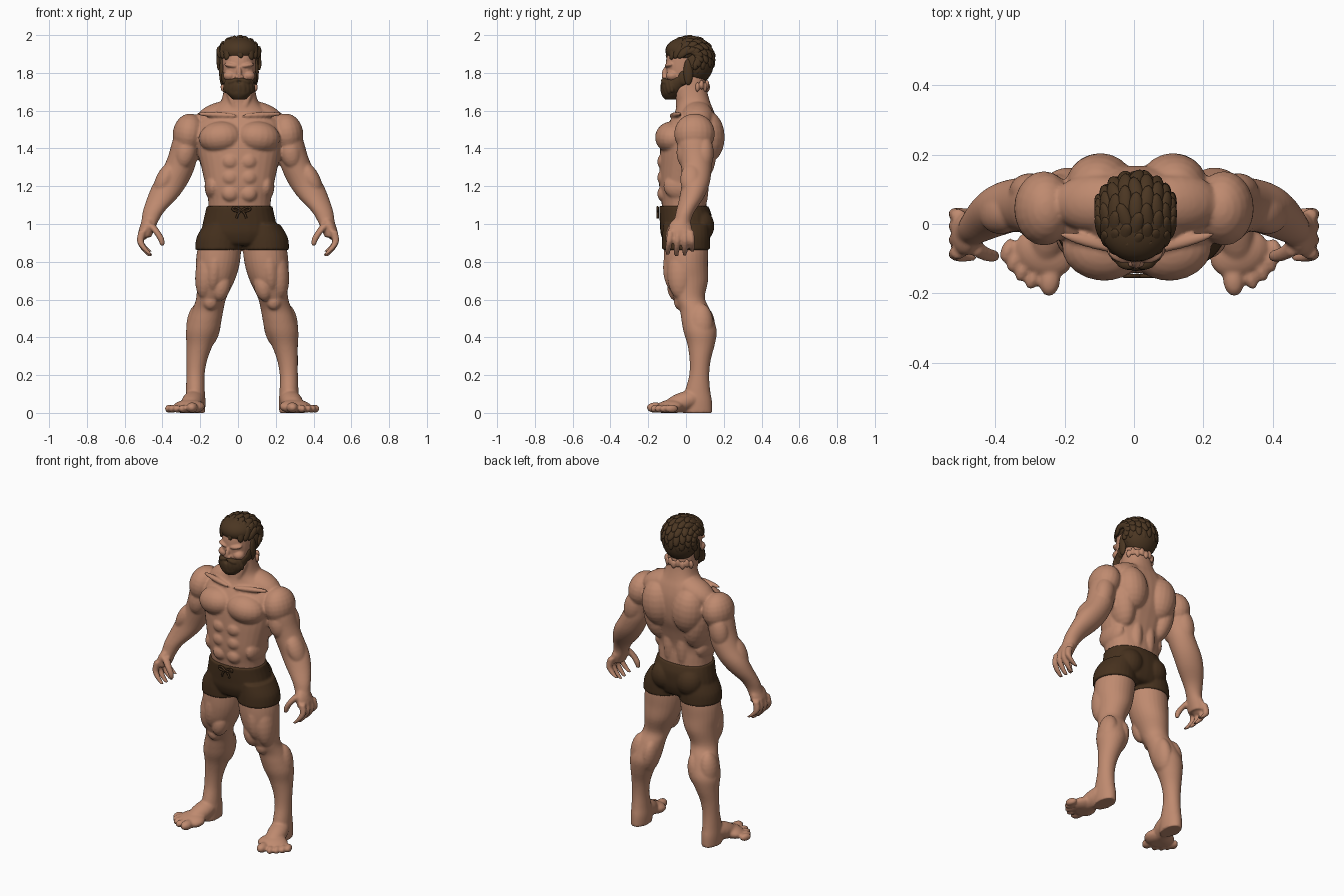
import bpy, bmesh, math, random
from mathutils import Matrix, Vector, Euler

cube = bpy.data.objects.get("Cube")
if cube:
    bpy.data.objects.remove(cube, do_unlink=True)
random.seed(4)


def material(name, color):
    mat = bpy.data.materials.new(name)
    mat.use_nodes = True
    mat.diffuse_color = (*color, 1)
    mat.node_tree.nodes["Principled BSDF"].inputs["Base Color"].default_value = (*color, 1)
    return mat


skin = material("tan skin", (.52, .255, .16))
cloth = material("dark brown cloth", (.062, .031, .013))
brown_hair = material("brown hair", (.07, .037, .016))


def smooth_rows(rows, steps=4):
    """Curve smoothly through the given cross-sections."""
    out, last = [], len(rows) - 1
    for i in range(last):
        near = rows[max(i - 1, 0)], rows[i], rows[i + 1], rows[min(i + 2, last)]
        for k in range(steps):
            t = k / steps
            out.append([q + .5 * t * (r - p + t * (2 * p - 5 * q + 4 * r - s + t * (3 * (q - r) + s - p)))
                        for p, q, r, s in zip(*near)])
    return out + [rows[-1]]


def loft(bm, rows, side=1, power=2, n=28):
    """Skin over level oval sections, each (x, y, z, half width, half depth)."""
    rings = []
    for x, y, z, rx, ry in smooth_rows(rows):
        ring = []
        for i in range(n):
            c, s = math.cos(math.tau * i / n), math.sin(math.tau * i / n)
            dx = math.copysign(abs(c) ** (2 / power), c)
            dy = math.copysign(abs(s) ** (2 / power), s)
            ring.append(bm.verts.new((side * x + rx * dx, y + ry * dy, z)))
        rings.append(ring)
    for a, b in zip(rings, rings[1:]):
        for i in range(n):
            j = (i + 1) % n
            bm.faces.new((a[i], a[j], b[j], b[i]))
    bm.faces.new(rings[0])
    bm.faces.new(rings[-1])


def blob(bm, center, radii, turn=None, detail=20):
    turn = turn or Matrix()
    bmesh.ops.create_uvsphere(bm, u_segments=detail, v_segments=detail // 2 + 2, radius=1,
                              matrix=Matrix.Translation(center) @ turn @ Matrix.Diagonal((*radii, 1)))


def pair(bm, center, radii, turn=(0, 0, 0)):
    """An ellipsoid and its mirror twin."""
    for s in (1, -1):
        rot = Euler((turn[0], s * turn[1], s * turn[2])).to_matrix().to_4x4()
        blob(bm, (s * center[0], center[1], center[2]), radii, rot)


def shift(bm, dx):
    bmesh.ops.translate(bm, verts=bm.verts, vec=(dx, 0, 0))


def finish(name, bm, mat, voxel=0, relax=4):
    """Make the object; with a voxel size, fuse its parts into one surface."""
    bmesh.ops.recalc_face_normals(bm, faces=bm.faces)
    mesh = bpy.data.meshes.new(name)
    bm.to_mesh(mesh)
    bm.free()
    mesh.materials.append(mat)
    mesh.polygons.foreach_set("use_smooth", [True] * len(mesh.polygons))
    ob = bpy.data.objects.new(name, mesh)
    bpy.context.collection.objects.link(ob)
    if voxel:
        fuse = ob.modifiers.new("fuse", 'REMESH')
        fuse.mode, fuse.voxel_size, fuse.use_smooth_shade = 'VOXEL', voxel, True
        soften = ob.modifiers.new("soften", 'SMOOTH')
        soften.factor, soften.iterations = .5, relax
    return ob


# Legs
body = bmesh.new()
leg = [(.11, 0, .95, .1, .11), (.122, 0, .86, .116, .117), (.13, 0, .78, .115, .116),
       (.14, .007, .7, .1, .11), (.163, .017, .61, .08, .083), (.18, .045, .55, .082, .08),
       (.196, .062, .49, .087, .086), (.21, .075, .43, .088, .088), (.225, .08, .36, .07, .072),
       (.24, .075, .28, .055, .056), (.247, .07, .2, .048, .053), (.248, .062, .12, .05, .066),
       (.247, .06, .06, .053, .078), (.247, .06, 0, .05, .08)]
for s in (1, -1):
    loft(body, leg, s)
pair(body, (.19, -.03, .74), (.058, .07, .14), (0, -.1, 0))      # outer thigh
pair(body, (.11, -.05, .67), (.048, .05, .08), (0, -.2, 0))      # inner thigh
pair(body, (.145, -.06, .77), (.05, .062, .13), (0, -.1, 0))     # front thigh
pair(body, (.168, -.032, .59), (.04, .032, .045))                # knee
pair(body, (.162, .085, .46), (.048, .07, .11), (0, -.15, 0))    # inner calf
pair(body, (.24, .08, .47), (.055, .065, .11), (0, -.1, 0))      # outer calf

# Feet and toes
pair(body, (.262, -.01, .06), (.058, .125, .052), (.32, 0, .22))
pair(body, (.282, -.085, .032), (.088, .07, .038), (.15, 0, .4))
pair(body, (.265, -.163, .028), (.03, .046, .028), (0, 0, .1))
for x, y in ((.313, -.155), (.343, -.132), (.367, -.105), (.386, -.076)):
    pair(body, (x, y, .022), (.02, .036, .022), (0, 0, .35))
for v in body.verts:
    v.co.z = max(v.co.z, 0)
shift(body, .014)

# Torso and neck
torso = [(0, 0, .98, .16, .11), (0, -.008, 1.08, .164, .117), (0, -.012, 1.13, .167, .12),
         (0, -.018, 1.2, .18, .124), (0, -.005, 1.3, .202, .136), (0, .01, 1.38, .22, .148),
         (0, .02, 1.46, .23, .148), (0, .035, 1.53, .22, .13), (0, .045, 1.59, .16, .105),
         (0, .04, 1.64, .105, .09), (0, .03, 1.7, .085, .083), (0, .03, 1.78, .078, .072)]
loft(body, torso, power=2.3)
pair(body, (.1, -.072, 1.458), (.117, .092, .085), (0, .1, .12))  # chest
pair(body, (.12, .06, 1.57), (.13, .085, .07), (0, .38, 0))       # trapezius
pair(body, (.145, .06, 1.37), (.075, .1, .16), (0, .2, 0))        # side back
pair(body, (.105, .11, 1.46), (.1, .095, .14), (0, .1, 0))        # upper back
pair(body, (.046, .075, 1.2), (.04, .045, .14))                   # lower back
pair(body, (.14, -.02, 1.2), (.045, .1, .075))                    # flank
pair(body, (.12, -.055, 1.578), (.11, .018, .015), (0, -.05, .25))  # collarbone
pair(body, (.04, -.025, 1.65), (.018, .03, .09), (0, .35, 0))     # neck cord
for z in (1.16, 1.245, 1.33):
    pair(body, (.048, -.118, z), (.046, .034, .043))              # abdomen
shift(body, .008)

# Arms and hands
arm = [(.25, .045, 1.53, .065, .08), (.272, .045, 1.44, .075, .088), (.292, .05, 1.36, .078, .083),
       (.316, .055, 1.29, .084, .08), (.36, .05, 1.21, .09, .074), (.4, .03, 1.14, .08, .065),
       (.445, -.002, 1.07, .058, .05), (.465, -.018, 1.02, .046, .045), (.482, -.03, .97, .04, .055),
       (.49, -.035, .93, .03, .052)]
thumb = [(.465, -.065, 1, .025, .025), (.432, -.085, .96, .021, .021), (.408, -.092, .92, .018, .018),
         (.4, -.092, .885, .011, .011)]
for s in (1, -1):
    loft(body, arm, s)
    loft(body, thumb, s, n=14)
    for y, drop in ((-.088, .01), (-.046, 0), (-.006, .005), (.03, .025)):
        finger = [(.505, y * .9 - .003, .965, .022, .019), (.517, y, .91, .019, .017),
                  (.496, y * 1.08, .865 + drop / 2, .017, .016), (.464, y * 1.1, .828 + drop, .012, .012)]
        loft(body, finger, s, n=14)
pair(body, (.26, .045, 1.478), (.086, .108, .107), (0, -.15, 0))    # shoulder
pair(body, (.278, .002, 1.38), (.056, .052, .09), (0, -.2, 0))      # biceps
pair(body, (.3, .095, 1.375), (.058, .052, .1), (0, -.2, 0))        # triceps
pair(body, (.385, .03, 1.235), (.05, .06, .1), (0, -.45, 0))        # forearm
pair(body, (.488, -.03, .975), (.034, .062, .065), (0, -.4, 0))     # palm
finish("body", body, skin, .007)

# Head, face and ragged nape
head = bmesh.new()
loft(head, [(0, -.06, 1.68, .045, .05), (0, -.035, 1.73, .07, .075), (0, -.01, 1.79, .084, .095),
            (0, 0, 1.85, .088, .107), (0, .01, 1.91, .085, .105), (0, .015, 1.96, .06, .075)], power=2.2)
pair(head, (.042, -.09, 1.84), (.038, .022, .013), (0, -.15, .3))    # brow
pair(head, (.05, -.072, 1.785), (.035, .035, .028))                  # cheek
pair(head, (.037, -.085, 1.815), (.017, .015, .01))                  # eyelid
pair(head, (.012, -.112, 1.777), (.012, .014, .011))                 # nostril
blob(head, (0, -.108, 1.8), (.014, .02, .038), Matrix.Rotation(-.25, 4, 'X'))
for i in range(-4, 5):
    a = i * .3
    blob(head, (.09 * math.sin(a), .03 + .085 * math.cos(a), 1.725 + .012 * (i % 2)), (.015, .012, .026))
shift(head, .006)
finish("head", head, skin, .005, 2)

# Hair: a cap, sideburns and rows of swept locks
hair = bmesh.new()
blob(hair, (0, .005, 1.918), (.106, .114, .072), detail=28)
blob(hair, (0, .055, 1.855), (.108, .092, .115), detail=28)
pair(hair, (.09, .012, 1.805), (.015, .026, .07))
middle, size = Vector((0, .02, 1.876)), Vector((.112, .12, .108))
for lane in range(-4, 5):
    a = lane * .29
    for step in range(8):
        b = .42 + step * .46 + (lane % 2) * .2
        if abs(lane) == 4 and step < 1:
            continue
        unit = Vector((math.sin(a), -math.cos(a) * math.cos(b), math.cos(a) * math.sin(b)))
        normal = Vector([u / r for u, r in zip(unit, size)]).normalized()
        along = Vector((random.uniform(-.4, .4), math.sin(b), math.cos(b)))
        along = (along - normal * along.dot(normal) + normal * .16).normalized()
        across = along.cross(normal).normalized()
        turn = Matrix((across, along, across.cross(along))).transposed().to_4x4()
        spot = middle + Vector([u * r for u, r in zip(unit, size)])
        blob(hair, spot, (.021, .046, .013), turn, 12)
shift(hair, .005)
finish("hair", hair, brown_hair)

# Beard and moustache
beard = bmesh.new()
loft(beard, [(0, -.078, 1.66, .035, .035), (0, -.075, 1.69, .064, .056), (0, -.05, 1.73, .081, .076),
             (0, -.035, 1.76, .087, .074), (0, -.022, 1.775, .088, .07)])
pair(beard, (.028, -.112, 1.757), (.034, .02, .014), (0, .35, .2))
pair(beard, (.08, -.012, 1.775), (.014, .03, .04))
for i in range(-4, 5):
    a = i * .3
    blob(beard, (.07 * math.sin(a), -.055 - .066 * math.cos(a), 1.705 + .03 * abs(math.sin(a))),
         (.018, .014, .042), Euler((.2, -.3 * math.sin(a), 0)).to_matrix().to_4x4(), 14)
shift(beard, .006)
finish("beard", beard, brown_hair, .005, 2)

# Shorts
shorts = bmesh.new()
for s in (1, -1):
    loft(shorts, [(.11, 0, 1, .09, .12), (.12, 0, .93, .121, .126), (.125, 0, .862, .124, .126)], s)
shift(shorts, .014)
loft(shorts, [(0, -.012, 1.095, .174, .13), (0, -.003, 1.05, .184, .138), (0, 0, 1, .195, .138),
              (0, 0, .95, .2, .134), (0, 0, .9, .17, .115), (0, 0, .885, .13, .09)], power=2.2)
pair(shorts, (.085, .07, .99), (.085, .08, .09))
shift(shorts, .008)
finish("shorts", shorts, cloth, .007, 3)

# Drawstring bow
cord = bpy.data.curves.new("drawstring", 'CURVE')
cord.dimensions, cord.bevel_depth, cord.bevel_resolution = '3D', .006, 2
for s in (1, -1):
    path = [(0, 1.07), (.03, 1.095), (.052, 1.08), (.03, 1.066), (0, 1.07), (.02, 1.055), (.026, 1.03)]
    spline = cord.splines.new('NURBS')
    spline.points.add(len(path) - 1)
    for point, (x, z) in zip(spline.points, path):
        point.co = (.018 + s * x, -.15, z, 1)
    spline.order_u, spline.use_endpoint_u = 3, True
cord.materials.append(cloth)
bpy.context.collection.objects.link(bpy.data.objects.new("drawstring", cord))
